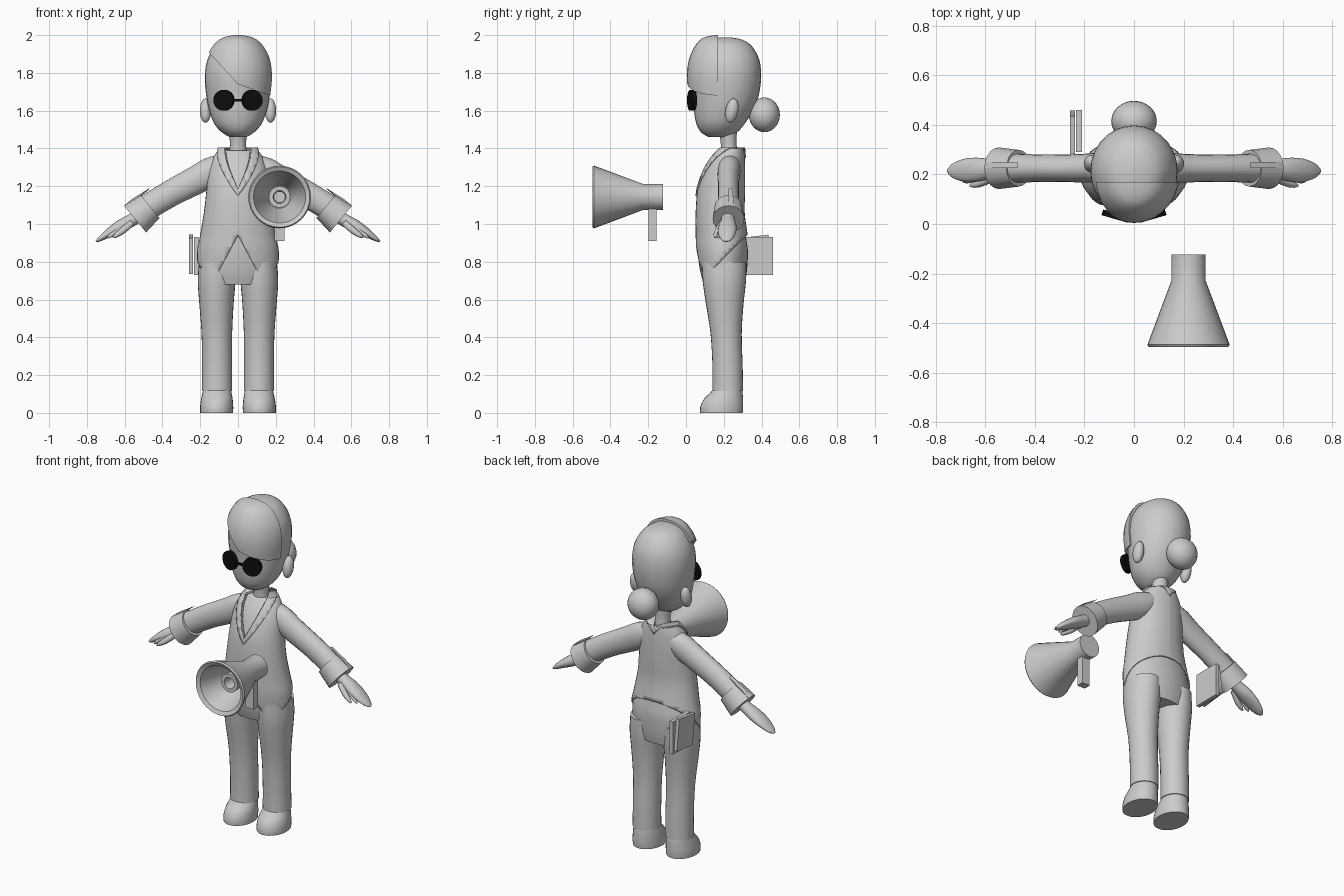
import bpy, bmesh
from math import sin, cos, pi, radians, hypot
from mathutils import Matrix, Vector

if "Cube" in bpy.data.objects:
    bpy.data.objects.remove(bpy.data.objects["Cube"])


def make_material(name, value):
    m = bpy.data.materials.new(name)
    m.use_nodes = True
    colour = (value, value, value, 1)
    m.diffuse_color = colour
    m.node_tree.nodes["Principled BSDF"].inputs["Base Color"].default_value = colour
    return m


GREY = make_material("plain grey", 0.6)
BLACK = make_material("lens black", 0.004)


def finish(bm, name, mat=GREY, angle=40):
    bmesh.ops.recalc_face_normals(bm, faces=bm.faces)
    mesh = bpy.data.meshes.new(name)
    bm.to_mesh(mesh)
    bm.free()
    mesh.materials.append(mat)
    ob = bpy.data.objects.new(name, mesh)
    bpy.context.collection.objects.link(ob)
    bpy.ops.object.select_all(action="DESELECT")
    ob.select_set(True)
    bpy.context.view_layer.objects.active = ob
    bpy.ops.object.shade_smooth_by_angle(angle=radians(angle))
    return ob


def refine(rows, steps):
    """Catmull-Rom interpolation of profile rows."""
    out = []
    for i in range(len(rows) - 1):
        a, b, c, d = (rows[min(max(i + k, 0), len(rows) - 1)] for k in (-1, 0, 1, 2))
        for s in range(steps):
            t = s / steps
            out.append([q + t / 2 * (r - p + t * (2*p - 5*q + 4*r - w + t * (3*(q - r) + w - p)))
                        for p, q, r, w in zip(a, b, c, d)])
    return out + [list(rows[-1])]


def skin(rings, n=28):
    """Closed surface over elliptical rings of (centre, u, v)."""
    bm = bmesh.new()
    loops = [[bm.verts.new(Vector(c) + Vector(u) * cos(2*pi*k/n) + Vector(v) * sin(2*pi*k/n))
              for k in range(n)] for c, u, v in rings]
    for a, b in zip(loops, loops[1:]):
        for k in range(n):
            bm.faces.new((a[k], a[(k+1) % n], b[(k+1) % n], b[k]))
    bm.faces.new(loops[0])
    bm.faces.new(loops[-1])
    return bm


def tower(rows, steps=3, n=28):
    """Upright loft from rows of (z, x, half width, front y, back y)."""
    return skin([((x, (f+b)/2, z), (w, 0, 0), (0, (b-f)/2, 0))
                 for z, x, w, f, b in refine(rows, steps)], n)


def limb(rows, side, steps=3, n=20):
    """Sideways loft from rows of (x, y, z, half thickness, half depth)."""
    rows = refine(rows, steps)
    rings = []
    for i, (x, y, z, t, d) in enumerate(rows):
        p, q = rows[max(i-1, 0)], rows[min(i+1, len(rows)-1)]
        dx, dz = q[0]-p[0], q[2]-p[2]
        k = t / hypot(dx, dz)
        rings.append(((side*x, y, z), (-side*dz*k, 0, dx*k), (0, d, 0)))
    return skin(rings, n)


def cut(bm, co, no, outer=False, fill=False):
    geom = bm.verts[:] + bm.edges[:] + bm.faces[:]
    bmesh.ops.bisect_plane(bm, geom=geom, plane_co=co, plane_no=no,
                           clear_inner=not outer, clear_outer=outer)
    if fill:
        bmesh.ops.holes_fill(bm, edges=[e for e in bm.edges if e.is_boundary])


def ball(name, co, size, tilt=0):
    bm = bmesh.new()
    m = Matrix.Translation(co) @ Matrix.Rotation(tilt, 4, "X") @ Matrix.Diagonal((*size, 1))
    bmesh.ops.create_uvsphere(bm, u_segments=24, v_segments=14, radius=1, matrix=m)
    return finish(bm, name)


def box(name, co, size, rot=0, mat=GREY):
    bm = bmesh.new()
    m = Matrix.Translation(co) @ Matrix.Rotation(rot, 4, "X") @ Matrix.Diagonal((*size, 1))
    bmesh.ops.create_cube(bm, size=1, matrix=m)
    return finish(bm, name, mat)


# Head, neck, swept fringe, bun and ears
HEAD = [(1.46, 0, .045, .12, .22), (1.485, 0, .085, .08, .27), (1.53, 0, .125, .055, .31),
        (1.6, 0, .152, .042, .355), (1.68, 0, .168, .038, .385), (1.78, 0, .176, .03, .398),
        (1.87, 0, .162, .045, .388), (1.94, 0, .122, .08, .35), (1.975, 0, .075, .12, .3),
        (1.988, 0, .02, .18, .235)]
finish(tower(HEAD), "head", angle=60)
finish(tower([(1.34, 0, .05, .18, .28), (1.42, 0, .043, .185, .268), (1.5, 0, .048, .17, .27)]), "neck")

fringe = tower([(z + .012, x, w + .007, f - .026, b) for z, x, w, f, b in HEAD])
for co, no in (((0, .17, 0), (0, -1, 0)), ((0, 0, 1.74), (.12, 0, .11)), ((0, 0, 1.74), (.06, 0, .17))):
    cut(fringe, co, no, fill=True)
finish(fringe, "fringe")
ball("hair_bun", (0, .415, 1.578), (.092, .082, .092))

# Suit body: an inner shirt and an outer jacket from the same profile
BODY = [(.68, 0, .185, .095, .31), (.75, 0, .205, .075, .322), (.85, 0, .207, .062, .328),
        (.93, 0, .192, .06, .318), (1.05, 0, .172, .06, .302), (1.17, 0, .158, .07, .304),
        (1.27, 0, .148, .1, .304), (1.34, 0, .125, .135, .302), (1.39, 0, .09, .175, .298)]


def body(grow):
    return tower([(z + grow, x, w + grow, f - grow, b + grow) for z, x, w, f, b in BODY], 4, 36)


def clothe(bm, name):
    ob = finish(bm, name)
    ob.modifiers.new("Mirror", "MIRROR")
    shell = ob.modifiers.new("Thickness", "SOLIDIFY")
    shell.thickness = .008
    return ob


NECKLINE = ((0, .09, 1.21), (1, .5, -.6))
finish(body(0), "shirt_and_hips", angle=60)
jacket = body(.009)
cut(jacket, (0, 0, 0), (1, 0, 0))
cut(jacket, (0, 0, .94), (.24, 0, .13))
cut(jacket, (0, .08, .7), (0, -1, 1))
cut(jacket, *NECKLINE)
clothe(jacket, "jacket")
lapel = body(.015)
cut(lapel, (0, 0, 0), (1, 0, 0))
cut(lapel, *NECKLINE)
cut(lapel, (0, .09, 1.18), (1, .7, -.9), outer=True)
clothe(lapel, "lapels")

# Paired parts
for s, side in ((1, "left"), (-1, "right")):
    ball(side + "_ear", (s*.172, .243, 1.6), (.03, .034, .065), -.2)

    finish(tower([(.115, s*.111, .08, .14, .302), (.25, s*.111, .079, .14, .3),
                  (.42, s*.112, .081, .13, .295), (.58, s*.114, .091, .105, .305),
                  (.7, s*.113, .1, .088, .318), (.8, s*.11, .096, .085, .32)]), side + "_trouser_leg")
    finish(tower([(0, s*.113, .087, .075, .3), (.03, s*.113, .088, .075, .303),
                  (.07, s*.112, .084, .092, .302), (.1, s*.111, .078, .122, .3),
                  (.13, s*.111, .072, .15, .295)], 2), side + "_shoe")

    finish(limb([(.07, .23, 1.315, .06, .06), (.14, .228, 1.277, .078, .06),
                 (.22, .225, 1.233, .075, .057), (.36, .225, 1.16, .07, .055),
                 (.5, .225, 1.075, .068, .06)], s), side + "_sleeve")

    # Flared cuff with an open mouth
    cuff = limb([(.465, .225, 1.092, .078, .074), (.545, .225, 1.026, .092, .084)], s, 1)
    end = max(cuff.faces, key=lambda f: s * f.calc_center_median().x)
    bmesh.ops.inset_region(cuff, faces=[end], thickness=.014)
    bmesh.ops.translate(cuff, verts=end.verts[:], vec=(-s*.045, 0, .037))
    finish(cuff, side + "_cuff", angle=30)

    # Mitten hand, thumb and small finger
    finish(limb([(.5, .222, 1.062, .036, .036), (.56, .222, 1.022, .034, .036),
                 (.62, .22, .99, .033, .047), (.68, .217, .955, .024, .047),
                 (.73, .215, .921, .013, .03), (.752, .214, .907, .004, .008)], s), side + "_hand")
    finish(limb([(.56, .19, 1.008, .018, .016), (.61, .168, .965, .017, .016),
                 (.645, .158, .94, .012, .012), (.662, .156, .928, .004, .004)], s, n=12), side + "_thumb")
    finish(limb([(.62, .188, .982, .014, .013), (.67, .176, .942, .011, .012),
                 (.69, .172, .926, .004, .004)], s, n=12), side + "_finger")

    # Round dark lens wrapped around the face
    lens = bmesh.new()
    turn = (Matrix.Translation((s*.075, .032, 1.655)) @ Matrix.Rotation(s*.28, 4, "Z")
            @ Matrix.Rotation(pi/2, 4, "X"))
    bmesh.ops.create_cone(lens, cap_ends=True, segments=24, radius1=.055, radius2=.055,
                          depth=.024, matrix=turn)
    finish(lens, side + "_lens", BLACK)
box("glasses_bridge", (0, .022, 1.655), (.06, .012, .012), mat=BLACK)


def lathe(name, profile, n=32):
    """Turned shape from (radius, y) points around the megaphone axis."""
    bm = bmesh.new()
    verts = [bm.verts.new((r, y, 0)) for r, y in profile]
    edges = [bm.edges.new(p) for p in zip(verts, verts[1:])]
    bmesh.ops.spin(bm, geom=verts + edges, cent=(0, 0, 0), axis=(0, 1, 0), angle=2*pi, steps=n)
    bmesh.ops.remove_doubles(bm, verts=bm.verts, dist=.0005)
    bmesh.ops.translate(bm, verts=bm.verts, vec=(.22, 0, 1.143))
    return finish(bm, name, angle=30)


# Megaphone with a hollow bell, inner driver and grip
lathe("megaphone_bell", [(0, -.26), (.06, -.26), (.138, -.485), (.16, -.496), (.166, -.487),
                         (.069, -.228), (.069, -.123), (0, -.123)])
lathe("megaphone_driver", [(.05, -.255), (.056, -.4), (.034, -.4), (.03, -.33), (0, -.33)])
box("megaphone_grip", (.219, -.177, 1.0), (.054, .044, .18))

# Notebook at the hip
box("notebook_cover", (-.222, .375, .83), (.024, .17, .2))
box("notebook_pages", (-.249, .37, .84), (.02, .155, .19), .12)
